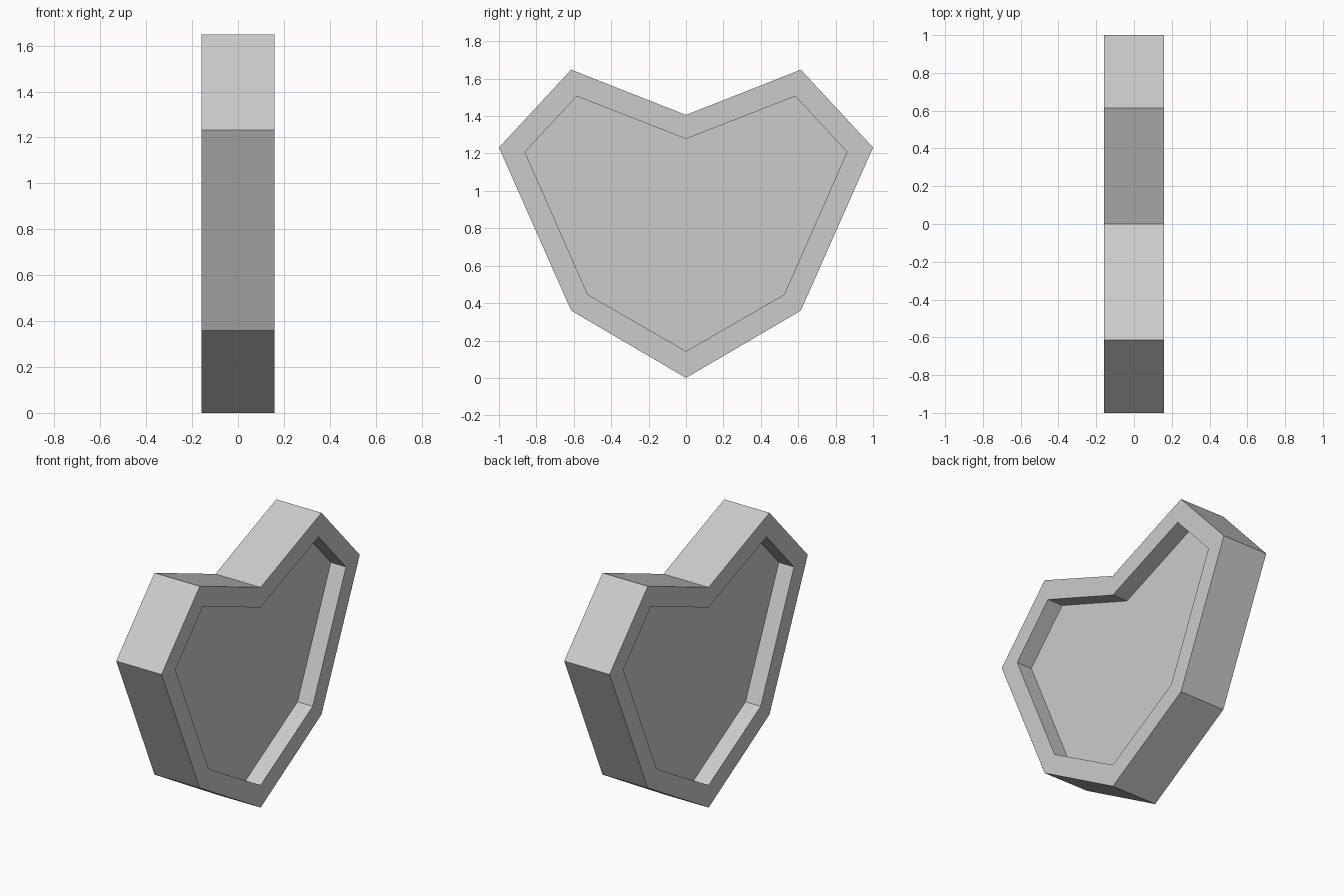
import bpy
import bmesh

if "Cube" in bpy.data.objects:
    bpy.data.objects.remove(bpy.data.objects["Cube"])

HALF = 0.16      # half thickness along x
RECESS = 0.053   # x of each sunken panel, from the centre plane

grey = bpy.data.materials.new("light_grey")
grey.diffuse_color = (0.6, 0.6, 0.6, 1)
grey.use_nodes = True
grey.node_tree.nodes["Principled BSDF"].inputs["Base Color"].default_value = grey.diffuse_color


def mirrored(half):
    """Close a half outline (bottom to notch) by mirroring it in y."""
    return half + [(-y, z) for y, z in half[-2:0:-1]]


# Heart outlines in (y, z)
outer = mirrored([(0, 0), (0.614, 0.36), (1, 1.232), (0.614, 1.648), (0, 1.406)])
inner = mirrored([(0, 0.143), (0.525, 0.446), (0.861, 1.208), (0.584, 1.506), (0, 1.278)])

bm = bmesh.new()


def ring(outline, x):
    return [bm.verts.new((x, y, z)) for y, z in outline]


def bridge(a, b):
    n = len(a)
    for i in range(n):
        j = (i + 1) % n
        bm.faces.new((a[i], a[j], b[j], b[i]))


# Rim, recess walls and sunken panel on each side
outer_rings = []
for side in (1, -1):
    edge = ring(outer, side * HALF)
    lip = ring(inner, side * HALF)
    floor = ring(inner, side * RECESS)
    bridge(edge, lip)
    bridge(lip, floor)
    bm.faces.new(floor)
    outer_rings.append(edge)

# Outer wall joining both sides
bridge(*outer_rings)
bmesh.ops.recalc_face_normals(bm, faces=bm.faces)

mesh = bpy.data.meshes.new("heart_plate")
bm.to_mesh(mesh)
bm.free()
mesh.materials.append(grey)
bpy.context.collection.objects.link(bpy.data.objects.new("heart_plate", mesh))
